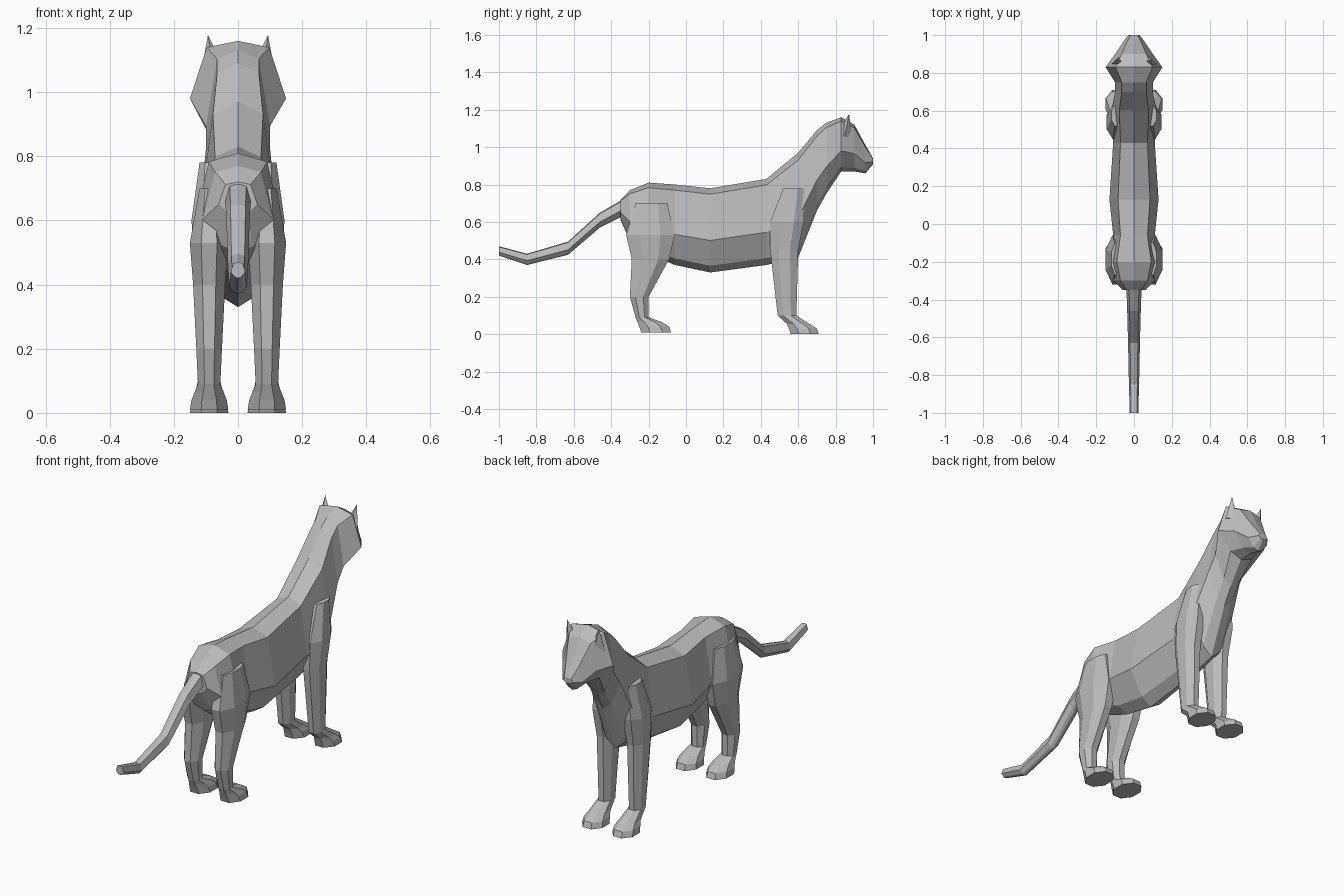
import bpy
import bmesh
from math import cos, sin, pi

cube = bpy.data.objects.get("Cube")
if cube:
    bpy.data.objects.remove(cube)

fur = bpy.data.materials.new("plain grey")
fur.use_nodes = True
fur.diffuse_color = (0.5, 0.5, 0.5, 1)
fur.node_tree.nodes["Principled BSDF"].inputs["Base Color"].default_value = fur.diffuse_color


def loft(name, rings, mirrored=False):
    """Skin a list of equal-length point rings and cap both ends."""
    bm = bmesh.new()
    loops = [[bm.verts.new(point) for point in ring] for ring in rings]
    for lower, upper in zip(loops, loops[1:]):
        for i in range(len(lower)):
            bm.faces.new((lower[i - 1], lower[i], upper[i], upper[i - 1]))
    bm.faces.new(loops[0])
    bm.faces.new(loops[-1])
    bmesh.ops.recalc_face_normals(bm, faces=bm.faces)
    mesh = bpy.data.meshes.new(name)
    bm.to_mesh(mesh)
    bm.free()
    mesh.materials.append(fur)
    obj = bpy.data.objects.new(name, mesh)
    bpy.context.collection.objects.link(obj)
    if mirrored:
        obj.modifiers.new("mirror", "MIRROR")


def body_ring(y, top, bottom, width):
    """Upright eight-sided section: ridge, back edge, flank, belly edge, keel."""
    right = []
    for spread, drop in ((0, 0), (0.65, 0.07), (1, 0.62), (0.45, 0.92), (0, 1)):
        right.append((width * spread, y, top + (bottom - top) * drop))
    left = [(-x, y, z) for x, y, z in right[1:-1]]
    return right + left[::-1]


def leg_ring(z, back, front, half_width, centre=0.09):
    """Level eight-sided section whose flat sides touch the given limits."""
    ring = []
    for k in range(8):
        angle = (k + 0.5) * pi / 4
        across = cos(angle) / cos(pi / 8)
        along = sin(angle) / cos(pi / 8)
        ring.append((centre + across * half_width,
                     (back + front) / 2 + along * (front - back) / 2, z))
    return ring


def leg(name, shaft, heel, toe, floor):
    """Pair of legs ending in paws that reach forward from heel to toe."""
    rings = [leg_ring(*section) for section in shaft]
    rings.append(leg_ring(floor + 0.055, heel - 0.02, toe - 0.05, 0.045))
    rings.append(leg_ring(floor + 0.03, heel - 0.01, toe - 0.01, 0.055))
    rings.append(leg_ring(floor, heel, toe, 0.06))
    loft(name, rings, mirrored=True)


# Rump, barrel, chest, neck and head: y, top, bottom, half width
sections = [
    (-0.35, 0.72, 0.61, 0.06),
    (-0.3, 0.77, 0.5, 0.11),
    (-0.2, 0.81, 0.43, 0.14),
    (-0.06, 0.8, 0.37, 0.11),
    (0.13, 0.78, 0.33, 0.13),
    (0.43, 0.83, 0.37, 0.11),
    (0.6, 0.97, 0.41, 0.12),
    (0.7, 1.09, 0.66, 0.1),
    (0.75, 1.13, 0.75, 0.1),
    (0.83, 1.16, 0.87, 0.15),
    (0.9, 1.12, 0.87, 0.1),
    (0.96, 1.01, 0.86, 0.06),
    (1, 0.94, 0.91, 0.03),
]
loft("body_and_head", [body_ring(*section) for section in sections])

# Tail: tapering tube along a drooping path with a raised tip
tail_path = [(-0.33, 0.68), (-0.46, 0.61), (-0.63, 0.46), (-0.85, 0.4), (-1, 0.445)]
tail_rings = []
for step, (y, z) in enumerate(tail_path):
    thickness = 0.045 - step * 0.005
    tail_rings.append(body_ring(y, z + thickness, z - thickness, thickness * 0.9))
loft("tail", tail_rings)

# Ears: slim pyramids leaning outwards
for side, name in ((1, "left_ear"), (-1, "right_ear")):
    bpy.ops.mesh.primitive_cone_add(
        vertices=4, radius1=0.04, depth=0.12,
        location=(side * 0.085, 0.86, 1.12), rotation=(-0.2, side * 0.15, 0))
    ear = bpy.context.object
    ear.name = name
    ear.data.materials.append(fur)

# Legs, from the top down: height, back, front, half width
hind_shaft = [
    (0.7, -0.27, -0.1, 0.03),
    (0.53, -0.32, -0.06, 0.06),
    (0.4, -0.29, -0.09, 0.05),
    (0.2, -0.3, -0.2, 0.04),
    (0.09, -0.27, -0.2, 0.035),
]
leg("hind_legs", hind_shaft, heel=-0.24, toe=-0.08, floor=0.01)

fore_shaft = [
    (0.78, 0.52, 0.63, 0.03),
    (0.6, 0.45, 0.63, 0.055),
    (0.45, 0.45, 0.6, 0.045),
    (0.1, 0.49, 0.59, 0.035),
]
leg("front_legs", fore_shaft, heel=0.56, toe=0.71, floor=0)
